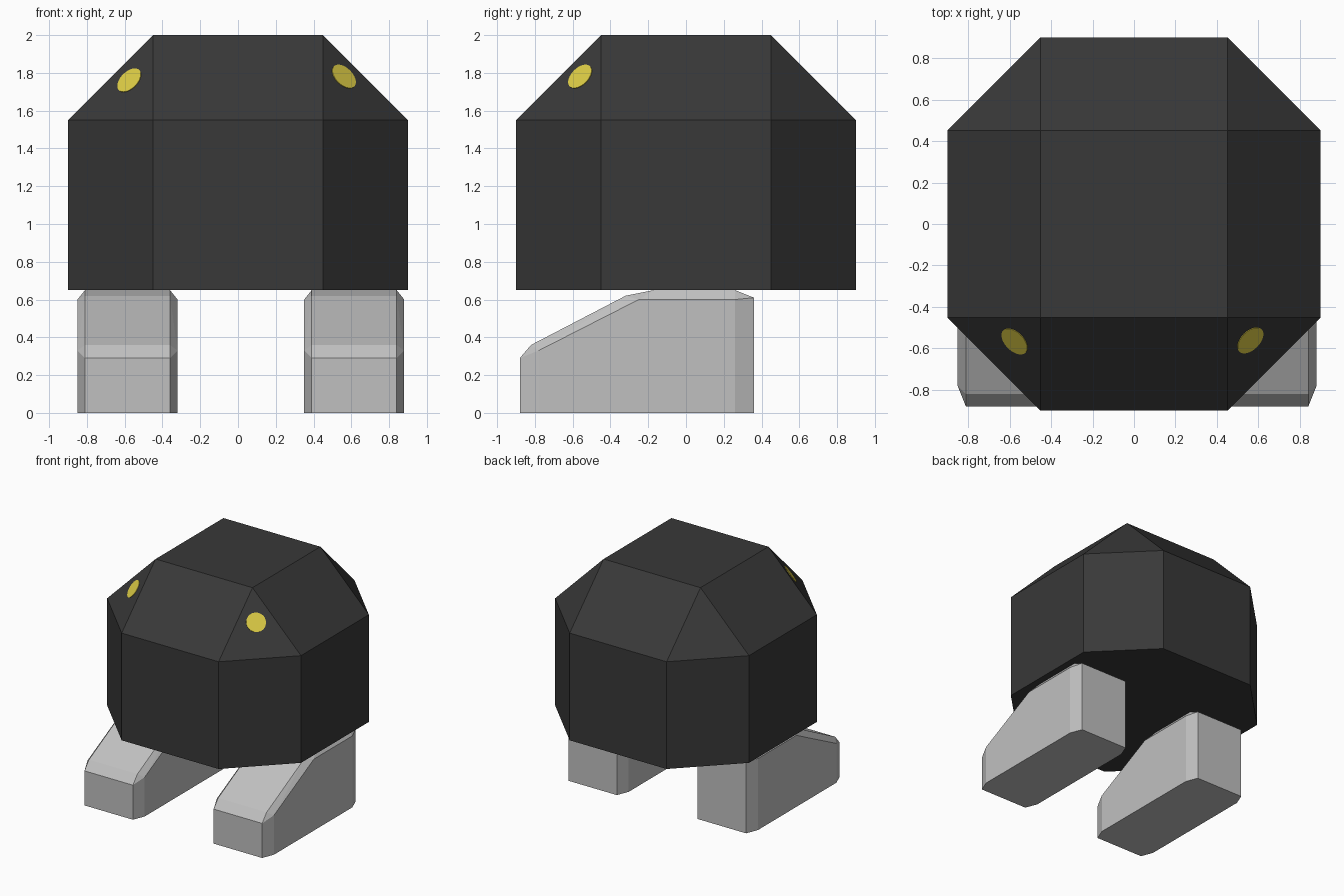
import bpy, bmesh, math
from mathutils import Vector

if "Cube" in bpy.data.objects:
    bpy.data.objects.remove(bpy.data.objects["Cube"])


def material(name, rgb):
    m = bpy.data.materials.new(name)
    m.diffuse_color = (*rgb, 1)
    m.use_nodes = True
    m.node_tree.nodes["Principled BSDF"].inputs["Base Color"].default_value = m.diffuse_color
    return m


charcoal = material("charcoal", (0.040, 0.040, 0.040))
light_grey = material("light grey", (0.53, 0.53, 0.53))
yellow = material("yellow", (0.73, 0.61, 0.06))


def convex_part(name, points, mat):
    """Closed faceted solid spanning the given corner points."""
    bm = bmesh.new()
    for p in points:
        bm.verts.new(p)
    bmesh.ops.convex_hull(bm, input=bm.verts[:])
    bmesh.ops.dissolve_limit(bm, angle_limit=math.radians(0.5),
                             verts=bm.verts[:], edges=bm.edges[:])
    bmesh.ops.recalc_face_normals(bm, faces=bm.faces[:])
    mesh = bpy.data.meshes.new(name)
    bm.to_mesh(mesh)
    bm.free()
    mesh.materials.append(mat)
    obj = bpy.data.objects.new(name, mesh)
    bpy.context.collection.objects.link(obj)
    return obj


# Body: octagonal prism tapering to a square top
S, L = 0.45, 0.9
signs = [(i, j) for i in (-1, 1) for j in (-1, 1)]
body = [(i * S, j * S, 2.0) for i, j in signs]
for z in (0.65, 1.55):
    for i, j in signs:
        body += [(i * S, j * L, z), (i * L, j * S, z)]
convex_part("body", body, charcoal)

# Feet: wedge with chamfered edges; (y, z) profiles at the inner and outer widths
inner = [(-0.88, 0), (-0.88, 0.29), (-0.82, 0.36), (-0.32, 0.62),
         (-0.17, 0.65), (0.26, 0.65), (0.36, 0.61), (0.36, 0)]
outer = [(-0.78, 0), (-0.78, 0.33), (-0.25, 0.60), (0.26, 0.60), (0.26, 0)]
for name, cx in (("left_foot", -0.585), ("right_foot", 0.615)):
    pts = [(cx + s * w, y, z) for s in (-1, 1)
           for w, profile in ((0.225, inner), (0.265, outer))
           for y, z in profile]
    convex_part(name, pts, light_grey)

# Eyes: thin discs lying on the two front corner triangles
for name, centre in (("left_eye", (-0.575, -0.565, 1.76)),
                     ("right_eye", (0.56, -0.56, 1.78))):
    normal = Vector((math.copysign(1, centre[0]), -1, 1))
    bpy.ops.mesh.primitive_cylinder_add(
        vertices=32, radius=0.076, depth=0.007, location=centre,
        rotation=normal.to_track_quat('Z', 'Y').to_euler())
    eye = bpy.context.object
    eye.name = name
    eye.data.materials.append(yellow)
